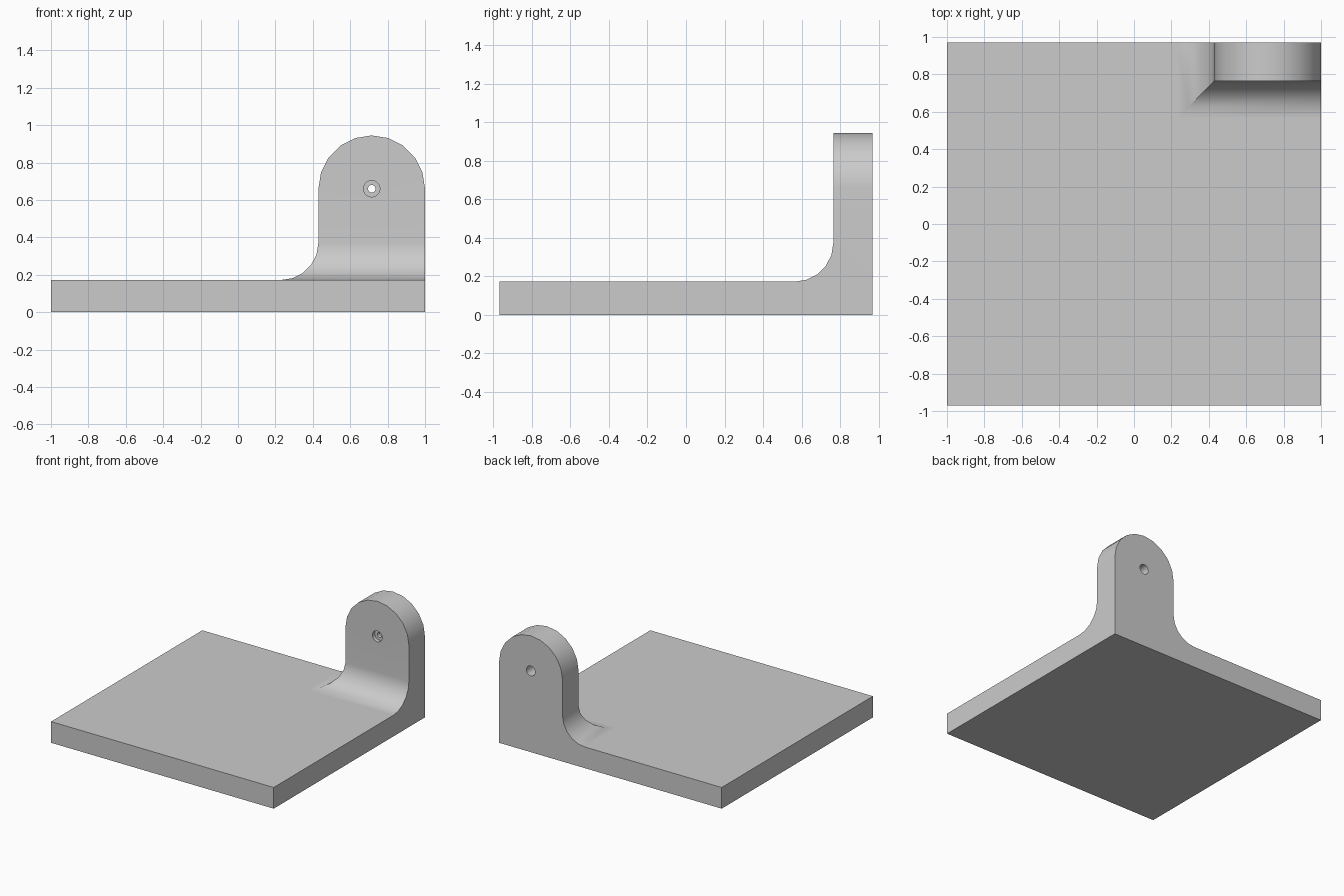
import bpy
import bmesh
from math import sin, cos, pi
from mathutils import Matrix

default = bpy.data.objects.get("Cube")
if default:
    bpy.data.objects.remove(default, do_unlink=True)

# Main dimensions
SIDE, BACK = 1.0, 0.97           # half width and half depth of the plate
PLATE_TOP = 0.172
TAB_X, TAB_Y = 0.43, 0.765       # left and front faces of the upright tab
FILLET = 0.2
RADIUS = (SIDE - TAB_X) / 2      # rounded tab top
CENTRE_X, CENTRE_Z = SIDE - RADIUS, 0.66
STEPS = 5                        # facets per quarter turn

grey = bpy.data.materials.new("light_grey")
grey.use_nodes = True
colour = (0.6, 0.6, 0.6, 1)
grey.diffuse_color = colour
grey.node_tree.nodes["Principled BSDF"].inputs["Base Color"].default_value = colour


def add_object(name, bm):
    bmesh.ops.recalc_face_normals(bm, faces=bm.faces)
    mesh = bpy.data.meshes.new(name)
    bm.to_mesh(mesh)
    bm.free()
    mesh.materials.append(grey)
    obj = bpy.data.objects.new(name, mesh)
    bpy.context.collection.objects.link(obj)
    return obj


def loft(bm, rings):
    """Skin a stack of closed rings and cap both ends."""
    loops = [[bm.verts.new(p) for p in ring] for ring in rings]
    for low, high in zip(loops, loops[1:]):
        for i in range(len(low)):
            j = (i + 1) % len(low)
            bm.faces.new((low[i], low[j], high[j], high[i]))
    bm.faces.new(loops[0])
    bm.faces.new(loops[-1])


def rectangle(x0, x1, y0, z):
    return [(x0, y0, z), (x1, y0, z), (x1, BACK, z), (x0, BACK, z)]


# Plate, mitred fillet and round-topped tab as one stack of rectangles
quarter = [i / STEPS * pi / 2 for i in range(STEPS + 1)]
levels = [rectangle(-SIDE, SIDE, -BACK, 0), rectangle(-SIDE, SIDE, -BACK, PLATE_TOP)]
for a in quarter:
    out = FILLET * (1 - sin(a))
    levels.append(rectangle(TAB_X - out, SIDE, TAB_Y - out,
                            PLATE_TOP + FILLET * (1 - cos(a))))
for a in quarter:
    half = max(RADIUS * cos(a), 0.0002)
    levels.append(rectangle(CENTRE_X - half, CENTRE_X + half, TAB_Y,
                            CENTRE_Z + RADIUS * sin(a)))
bm = bmesh.new()
loft(bm, levels)
bmesh.ops.remove_doubles(bm, verts=bm.verts, dist=0.001)
bmesh.ops.recalc_face_normals(bm, faces=bm.faces)
bmesh.ops.dissolve_limit(bm, angle_limit=0.005, verts=bm.verts, edges=bm.edges)
bracket = add_object("plate_with_tab", bm)

# Stepped pin hole: wide at both faces, narrow in the middle
bore = [(0.044, TAB_Y - 0.05), (0.044, TAB_Y + 0.03), (0.02, TAB_Y + 0.03),
        (0.02, TAB_Y + 0.06), (0.04, TAB_Y + 0.06), (0.04, BACK + 0.05)]
bm = bmesh.new()
turns = [i * pi / 10 for i in range(20)]
loft(bm, [[(r * cos(t), y, r * sin(t)) for t in turns] for r, y in bore])
bm.transform(Matrix.Translation((CENTRE_X, 0, CENTRE_Z)))
cutter = add_object("hole_cutter", bm)
cutter.hide_render = True

cut = bracket.modifiers.new("pin_hole", 'BOOLEAN')
cut.operation = 'DIFFERENCE'
cut.solver = 'EXACT'
cut.object = cutter
bpy.ops.object.select_all(action='DESELECT')
bracket.select_set(True)
bpy.context.view_layer.objects.active = bracket
bpy.ops.object.modifier_apply(modifier=cut.name)
bpy.data.objects.remove(cutter, do_unlink=True)

# Smooth curves, crisp edges, flat large faces
bpy.ops.object.shade_smooth_by_angle(angle=pi / 6)
weighted = bracket.modifiers.new("weighted_normals", 'WEIGHTED_NORMAL')
weighted.keep_sharp = True
